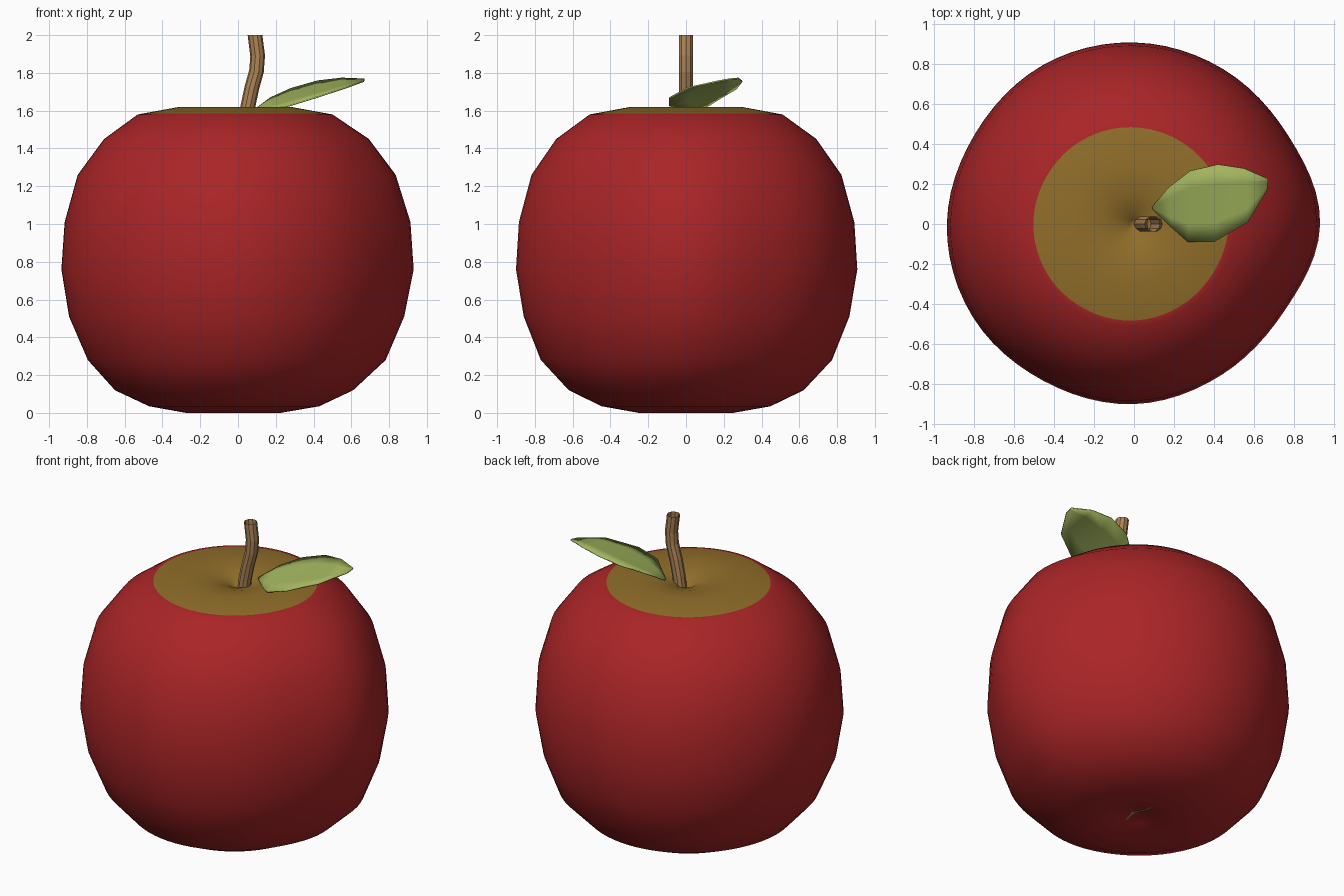
import bpy, bmesh, math
from mathutils import Vector

cube = bpy.data.objects.get("Cube")
if cube:
    bpy.data.objects.remove(cube, do_unlink=True)


def material(name, rgb):
    m = bpy.data.materials.new(name)
    m.use_nodes = True
    m.diffuse_color = (*rgb, 1)
    m.node_tree.nodes["Principled BSDF"].inputs["Base Color"].default_value = (*rgb, 1)
    return m


red = material("skin red", (0.40, 0.018, 0.02))
olive = material("hollow olive", (0.28, 0.155, 0.022))
brown = material("stem brown", (0.43, 0.235, 0.095))
green = material("leaf green", (0.36, 0.46, 0.11))


def add_object(name, bm, mats, smooth, normals=True):
    if normals:
        bmesh.ops.recalc_face_normals(bm, faces=bm.faces[:])
    for f in bm.faces:
        f.smooth = smooth
    me = bpy.data.meshes.new(name)
    bm.to_mesh(me)
    bm.free()
    for m in mats:
        me.materials.append(m)
    ob = bpy.data.objects.new(name, me)
    bpy.context.scene.collection.objects.link(ob)
    return ob


def bridge(bm, rings, closed=True):
    """Join equal-length vertex rows with quads, returning the faces of each band."""
    bands = []
    for a, b in zip(rings, rings[1:]):
        n = len(a)
        bands.append([bm.faces.new((a[i], a[(i + 1) % n], b[(i + 1) % n], b[i]))
                      for i in range(n if closed else n - 1)])
    return bands


# Uneven outline: radius every 30 degrees, counter-clockwise from +x
LOBES = [0.93, 0.888, 0.893, 0.907, 0.915, 0.913,
         0.935, 0.93, 0.905, 0.90, 0.872, 0.868]


def lobe(angle):
    t = angle / (math.pi / 6)
    i, f = int(t), t % 1
    p0, p1, p2, p3 = (LOBES[(i + k) % 12] for k in (-1, 0, 1, 2))
    r = 0.5 * (2 * p1 + (p2 - p0) * f + (2 * p0 - 5 * p1 + 4 * p2 - p3) * f * f
               + (3 * p1 - p0 - 3 * p2 + p3) * f ** 3)
    return r / 0.93


# Fruit body: (radius, height, x shift) from the underside to the top hollow
PROFILE = [(0.10, 0.024, 0), (0.25, 0.0, -0.025), (0.45, 0.035, -0.02), (0.63, 0.12, -0.02),
           (0.787, 0.28, -0.005), (0.885, 0.51, -0.005), (0.93, 0.76, 0), (0.913, 1.01, 0),
           (0.84, 1.26, -0.005), (0.70, 1.45, -0.007), (0.515, 1.58, -0.015),
           (0.487, 1.585, -0.015), (0.295, 1.62, -0.015), (0.16, 1.605, 0),
           (0.06, 1.575, 0), (0.02, 1.545, 0)]
SEG = 72
bm = bmesh.new()
rings = []
for r, z, dx in PROFILE:
    w = (r / 0.93) ** 2
    ring = []
    for i in range(SEG):
        a = math.tau * i / SEG
        rr = r * (1 + (lobe(a) - 1) * w)
        ring.append(bm.verts.new((rr * math.cos(a) + dx, rr * math.sin(a), z)))
    rings.append(ring)
bands = bridge(bm, rings)
for ring, z in ((rings[0], 0.06), (rings[-1], 1.53)):
    tip = bm.verts.new((0, 0, z))
    fan = [bm.faces.new((ring[i], ring[(i + 1) % SEG], tip)) for i in range(SEG)]
bands.append(fan)
# Everything inside the hollow's edge is olive
for band in bands[11:]:
    for f in band:
        f.material_index = 1
add_object("fruit_body", bm, [red, olive], True)

# Stem: open ten-sided tube along a bent path
PATH = [(0.035, 1.5), (0.052, 1.62), (0.073, 1.72), (0.098, 1.81), (0.104, 1.89), (0.09, 2.0)]
bm = bmesh.new()
rings = []
for k, (x, z) in enumerate(PATH):
    lo, hi = PATH[max(k - 1, 0)], PATH[min(k + 1, len(PATH) - 1)]
    d = Vector((hi[0] - lo[0], 0, hi[1] - lo[1])).normalized()
    side = Vector((d.z, 0, -d.x))
    if k == len(PATH) - 1:
        side = Vector((1, 0, 0))
    rings.append([bm.verts.new(Vector((x, 0, z)) + 0.039 * (
        side * math.cos(math.tau * i / 10) + Vector((0, 1, 0)) * math.sin(math.tau * i / 10)))
        for i in range(10)])
bridge(bm, rings)
add_object("stem", bm, [brown], False)

# Leaf: lofted between its back and front edges
BACK = [(0.09, 0.085, 1.61), (0.17, 0.18, 1.67), (0.28, 0.265, 1.72), (0.42, 0.297, 1.76),
        (0.55, 0.277, 1.775), (0.67, 0.225, 1.77)]
FRONT = [(0.095, 0.07, 1.605), (0.19, -0.02, 1.612), (0.27, -0.09, 1.63), (0.40, -0.09, 1.67),
         (0.57, 0.01, 1.725), (0.665, 0.17, 1.76)]
bm = bmesh.new()
rows = []
for b, f in zip(BACK, FRONT):
    rows.append([bm.verts.new(Vector(f).lerp(Vector(b), t / 4)) for t in range(5)])
bridge(bm, rows, closed=False)
bmesh.ops.recalc_face_normals(bm, faces=bm.faces[:])
if sum(f.normal.z for f in bm.faces) < 0:
    bmesh.ops.reverse_faces(bm, faces=bm.faces[:])
leaf = add_object("leaf", bm, [green], True, normals=False)
mod = leaf.modifiers.new("thickness", 'SOLIDIFY')
mod.thickness = 0.008
mod.offset = -1
bpy.context.view_layer.objects.active = leaf
leaf.select_set(True)
bpy.ops.object.shade_smooth_by_angle(angle=math.radians(40))

# Narrow slit in the underside
bm = bmesh.new()
slit = [(-0.08, 0.0, 0.026), (0.0, 0.014, 0.05), (0.1, 0.012, 0.017), (0.2, 0.0, 0.004)]
left = [bm.verts.new((-w - 0.001, y, z)) for y, w, z in slit]
right = [bm.verts.new((w + 0.001, y, z)) for y, w, z in slit]
bridge(bm, [left, right], closed=False)
for f in bm.faces:
    f.normal_update()
    if f.normal.z > 0:
        f.normal_flip()
add_object("underside_slit", bm, [brown], False, normals=False)
